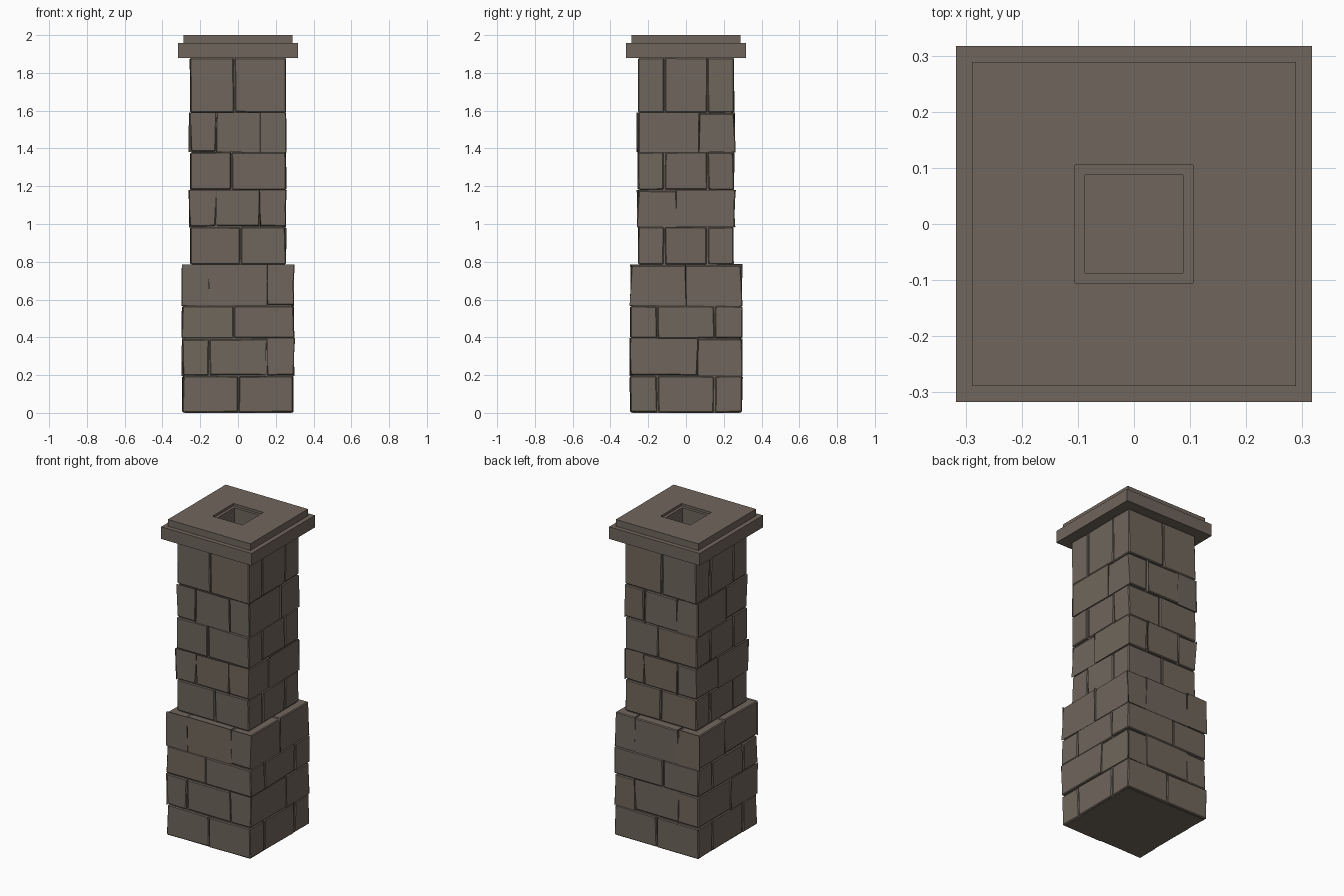
import bpy, bmesh, random
from mathutils import Vector

if "Cube" in bpy.data.objects:
    bpy.data.objects.remove(bpy.data.objects["Cube"])

random.seed(4)

stone = bpy.data.materials.new("grey brown stone")
stone.diffuse_color = (0.16, 0.133, 0.107, 1)
stone.use_nodes = True
stone.node_tree.nodes["Principled BSDF"].inputs["Base Color"].default_value = stone.diffuse_color


def finish(bm, name):
    bmesh.ops.recalc_face_normals(bm, faces=bm.faces)
    me = bpy.data.meshes.new(name)
    bm.to_mesh(me)
    bm.free()
    me.materials.append(stone)
    ob = bpy.data.objects.new(name, me)
    bpy.context.collection.objects.link(ob)
    return ob


def loft(name, rings):
    """Stack square rings given as (half width, z), closed at both ends."""
    bm = bmesh.new()
    loops = [[bm.verts.new((sx * h, sy * h, z))
              for sx, sy in ((-1, -1), (1, -1), (1, 1), (-1, 1))] for h, z in rings]
    for a, b in zip(loops, loops[1:]):
        for i in range(4):
            j = (i + 1) % 4
            bm.faces.new((a[i], a[j], b[j], b[i]))
    bm.faces.new(loops[0][::-1])
    bm.faces.new(loops[-1])
    return finish(bm, name)


def add_brick(bm, lo, hi, turned):
    """One slightly irregular block with chamfered edges."""
    gap, wob = 0.003, 0.0035
    lo, hi = Vector(lo), Vector(hi)
    verts = bmesh.ops.create_cube(bm, size=1)["verts"]
    for v in verts:
        p = Vector([(hi[k] - gap) if v.co[k] > 0 else (lo[k] + gap) for k in range(3)])
        p += Vector((random.uniform(-wob, wob), random.uniform(-wob, wob),
                     random.uniform(-0.0015, 0.0015)))
        p.z = max(p.z, 0.003)
        v.co = Vector((-p.y, p.x, p.z)) if turned else p
    edges = list({e for v in verts for e in v.link_edges})
    bmesh.ops.bevel(bm, geom=edges, offset=0.005, segments=1,
                    affect='EDGES', profile=0.5)


# courses: bottom, top, half width, middle-block half, near split, far split
courses = [
    (0.000, 0.197, 0.297, 0.152, 0.00, 0.00),
    (0.197, 0.392, 0.296, 0.152, 0.06, -0.03),
    (0.392, 0.568, 0.297, 0.152, -0.02, -0.05),
    (0.568, 0.784, 0.295, 0.152, 0.00, 0.03),
    (0.784, 0.985, 0.255, 0.115, 0.01, 0.00),
    (0.985, 1.178, 0.256, 0.115, -0.05, 0.04),
    (1.178, 1.382, 0.256, 0.115, -0.035, 0.02),
    (1.382, 1.588, 0.255, 0.115, 0.065, -0.04),
    (1.588, 1.882, 0.255, 0.115, -0.02, -0.01),
]

# each course: two long blocks on two faces, a middle block on the other two;
# every other course is turned a quarter
for n, (z0, z1, h, m, near, far) in enumerate(courses):
    bm = bmesh.new()
    turned = n % 2 == 1

    def out():
        return h + random.uniform(-0.004, 0.004)

    for split, y0, y1 in ((near, -1, -m), (far, m, 1)):
        for x0, x1 in ((-out(), split), (split, out())):
            ya = -out() if y0 == -1 else y0
            yb = out() if y1 == 1 else y1
            add_brick(bm, (x0, ya, z0), (x1, yb, z1), turned)
    add_brick(bm, (-out(), -m, z0), (-m, m, z1), turned)
    add_brick(bm, (m, -m, z0), (out(), m, z1), turned)
    finish(bm, "stone_course_%d" % (n + 1))

# mortar core behind the blocks
loft("mortar_core", [(0.283, 0.0), (0.283, 0.778), (0.241, 0.778), (0.241, 1.885)])

# two-step cap with a square flue opening
loft("chimney_cap", [(0.317, 1.88), (0.317, 1.957), (0.289, 1.957), (0.289, 2.0),
                     (0.105, 2.0), (0.105, 1.985), (0.087, 1.985), (0.087, 1.885)])
